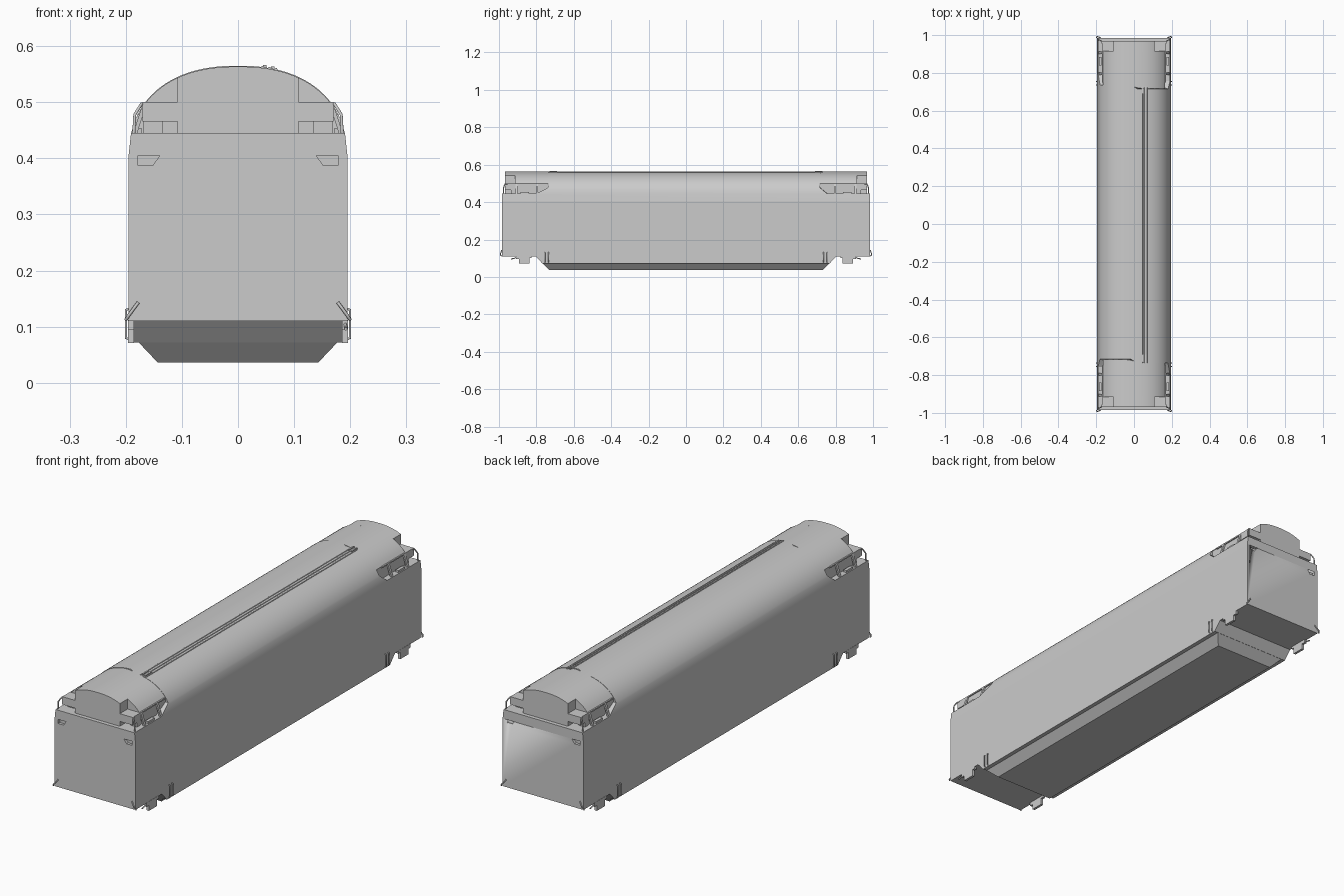
import bpy, bmesh, math
from mathutils import Vector

if "Cube" in bpy.data.objects:
    bpy.data.objects.remove(bpy.data.objects["Cube"])

A, B, Z0, N = 0.195, 0.165, 0.40, 2.3      # roof arc: half width, rise, spring line


def arc_x(z):
    return A * max(0, 1 - ((z - Z0) / B) ** N) ** (1 / N)


def arc_z(x):
    return Z0 + B * max(0, 1 - (abs(x) / A) ** N) ** (1 / N)


def finish(name, bm, angle=25):
    bmesh.ops.remove_doubles(bm, verts=bm.verts, dist=1e-5)
    bmesh.ops.recalc_face_normals(bm, faces=bm.faces)
    me = bpy.data.meshes.new(name)
    bm.to_mesh(me)
    bm.free()
    ob = bpy.data.objects.new(name, me)
    bpy.context.collection.objects.link(ob)
    me.shade_smooth()
    me.set_sharp_from_angle(angle=math.radians(angle))
    return ob


def prism(name, pts, axis, lo, hi):
    """Extrude a 2D outline along x (pts are y,z) or along y (pts are x,z)."""
    bm = bmesh.new()
    def place(p, d):
        return (d, p[0], p[1]) if axis == 'x' else (p[0], d, p[1])
    f = bm.faces.new([bm.verts.new(place(p, lo)) for p in pts])
    r = bmesh.ops.extrude_face_region(bm, geom=[f])
    step = Vector((hi - lo, 0, 0)) if axis == 'x' else Vector((0, hi - lo, 0))
    bmesh.ops.translate(bm, verts=[v for v in r['geom'] if isinstance(v, bmesh.types.BMVert)], vec=step)
    return finish(name, bm)


def box(name, x0, x1, y0, y1, z0, z1):
    return prism(name, [(x0, z0), (x1, z0), (x1, z1), (x0, z1)], 'y', y0, y1)


def tube(name, pts, r=0.003):
    cu = bpy.data.curves.new(name, 'CURVE')
    cu.dimensions = '3D'
    cu.bevel_depth, cu.bevel_resolution, cu.use_fill_caps = r, 1, True
    sp = cu.splines.new('POLY')
    sp.points.add(len(pts) - 1)
    for p, c in zip(sp.points, pts):
        p.co = (*c, 1)
    ob = bpy.data.objects.new(name, cu)
    bpy.context.collection.objects.link(ob)
    return ob


# Lower body: side outline with raised ends, dropped middle
half = [(0.768, 0.072), (0.803, 0.11), (0.985, 0.11), (0.985, 0.405)]
outline = half + [(-y, z) for y, z in reversed(half)]
body = prism("lower_body", outline, 'x', -A, A)

# Stepwells cut into the upper corners of the end walls
for sx in (-1, 1):
    for sy in (-1, 1):
        cut = prism("stepwell_cutter",
                    [(sx * 0.132, 0.416), (sx * 0.152, 0.387), (sx * 0.178, 0.387), (sx * 0.178, 0.416)],
                    'y', sy * 0.973, sy * 1.01)
        cut.hide_render = True
        cut.hide_viewport = True
        m = body.modifiers.new("stepwell", 'BOOLEAN')
        m.object, m.operation, m.solver = cut, 'DIFFERENCE', 'EXACT'

# Curved roof shell: one loft, its ends stepping down to the end decks
DECK = 0.445
rows = [(A, 0.405, 0.985, 0.985), (arc_x(DECK), DECK, 0.985, 0.985),
        (arc_x(DECK), DECK, 0.80, 0.755), (arc_x(0.472), 0.472, 0.748, 0.722)]
for i in range(1, 25):
    t = i / 24
    z = 0.472 + (Z0 + B - 0.472) * math.sin(t * math.pi / 2)
    rows.append((arc_x(z), z, 0.737, 0.716))
bm = bmesh.new()
grid = []
for x, z, ya, yb in rows:
    if x < 1e-4:
        ya = yb = 0.726
    grid.append([bm.verts.new(c) for c in ((x, -ya, z), (x, yb, z), (-x, ya, z), (-x, -yb, z))])
for lo, hi in zip(grid, grid[1:]):
    for k in range(4):
        a, b, c, d = lo[k], lo[(k + 1) % 4], hi[(k + 1) % 4], hi[k]
        if (a.co - d.co).length > 1e-6 or (b.co - c.co).length > 1e-6:
            bm.faces.new((a, b, c, d))
bmesh.ops.dissolve_degenerate(bm, dist=1e-6, edges=bm.edges)
finish("roof_shell", bm)


def hood(name, xmax, y0, y1, zlow):
    pts = [(-xmax, zlow)]
    for i in range(33):
        x = -xmax + 2 * xmax * i / 32
        pts.append((x, arc_z(x) - 0.0015))
    pts.append((xmax, zlow))
    prism(name, pts, 'y', y0, y1)


# Dropped floor pan with bevelled sides and ends
bm = bmesh.new()
top = [bm.verts.new((x * 0.178, y * 0.768, 0.073)) for x, y in ((-1, -1), (1, -1), (1, 1), (-1, 1))]
bot = [bm.verts.new((x * 0.143, y * 0.73, 0.036)) for x, y in ((-1, -1), (1, -1), (1, 1), (-1, 1))]
bm.faces.new(bot)
bm.faces.new(top)
for k in range(4):
    bm.faces.new((top[k], top[(k + 1) % 4], bot[(k + 1) % 4], bot[k]))
finish("floor_pan", bm)

# End hoods: wide part plus narrow nose between the corner platforms
for sy in (-1, 1):
    hood("end_hood", 0.165, sy * 0.70, sy * 0.915, 0.44)
    hood("hood_nose", 0.108, sy * 0.91, sy * 0.968, 0.44)

# Parts repeated at all four corners
for sx in (-1, 1):
    for sy in (-1, 1):
        # Corner platform and deck equipment
        box("corner_platform", sx * 0.108, sx * 0.17, sy * 0.91, sy * 0.968, 0.466, 0.50)
        box("platform_bracket", sx * 0.135, sx * 0.168, sy * 0.91, sy * 0.935, 0.44, 0.467)
        box("deck_box", sx * 0.172, sx * 0.186, sy * 0.84, sy * 0.885, 0.44, 0.454)
        # Slanted posts and rail following the roof curve
        for y in (0.79, 0.90):
            prism("slanted_post", [(sx * 0.180, 0.444), (sx * 0.187, 0.444),
                                   (sx * 0.169, 0.50), (sx * 0.162, 0.50)],
                  'y', sy * y, sy * (y + 0.012))
        box("side_ledge", sx * 0.155, sx * 0.170, sy * 0.75, sy * 0.912, 0.494, 0.50)
        tube("corner_handrail", [(sx * 0.186, sy * 0.975, 0.44), (sx * 0.184, sy * 0.975, 0.478),
                                 (sx * 0.172, sy * 0.968, 0.497), (sx * 0.166, sy * 0.95, 0.497)])
        # Underframe hanger plate
        prism("hanger_plate", [(sy * 0.825, 0.112), (sy * 0.825, 0.10), (sy * 0.838, 0.10), (sy * 0.838, 0.071),
                               (sy * 0.893, 0.071), (sy * 0.893, 0.095), (sy * 0.91, 0.095), (sy * 0.91, 0.112)],
              'x', sx * 0.185, sx * 0.196)
        # Grab irons: pair on the side, one at the end corner
        for y in (0.735, 0.755):
            tube("side_grab_iron", [(sx * 0.194, sy * y, 0.078), (sx * 0.2, sy * y, 0.08),
                                    (sx * 0.2, sy * y, 0.13), (sx * 0.194, sy * y, 0.132)], 0.0025)
        tube("corner_grab_iron", [(sx * 0.178, sy * 0.986, 0.143), (sx * 0.195, sy * 0.993, 0.12),
                                  (sx * 0.2, sy * 0.986, 0.112)])
    # Operating lever under one corner of each end
    tube("coupler_lever", [(sx * 0.19, -sx * 0.90, 0.11), (sx * 0.192, -sx * 0.915, 0.10),
                           (sx * 0.192, -sx * 0.935, 0.096)], 0.003)

# Roof conduits running along one side of the ridge
for x in (0.044, 0.056, 0.068):
    z = arc_z(x)
    tube("roof_conduit", [(x, -0.735, z), (x, 0.722, z)], 0.0026)
for x in (0.048, 0.062):
    for sy in (-1, 1):
        box("conduit_clamp", x - 0.003, x + 0.003, sy * 0.69, sy * 0.73, 0.555, arc_z(x) + 0.004)
